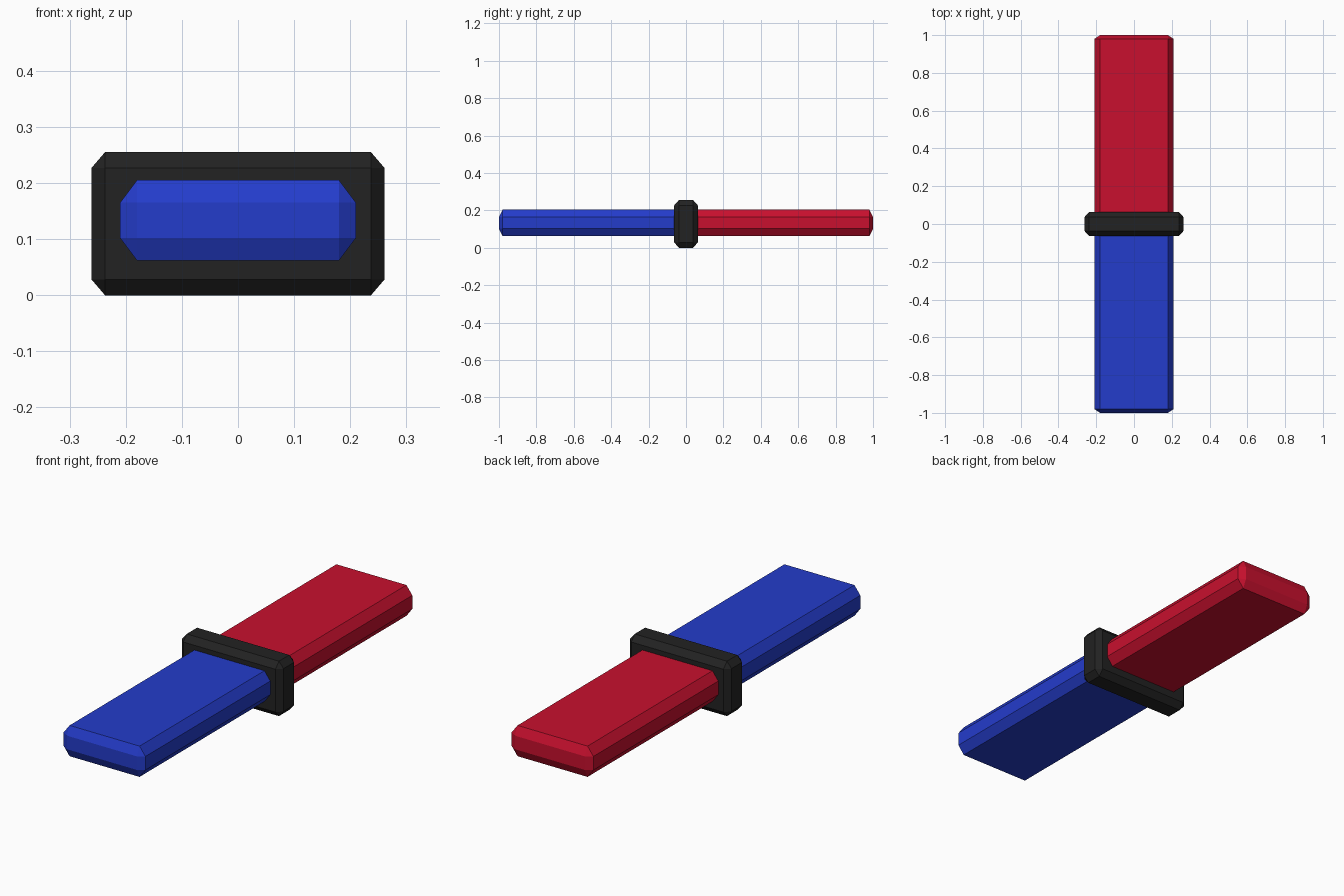
import bpy
import bmesh

if "Cube" in bpy.data.objects:
    bpy.data.objects.remove(bpy.data.objects["Cube"])


def srgb(r, g, b):
    def lin(c):
        c /= 255
        return c / 12.92 if c <= 0.04045 else ((c + 0.055) / 1.055) ** 2.4
    return (lin(r), lin(g), lin(b), 1.0)


def material(name, rgb):
    mat = bpy.data.materials.new(name)
    mat.diffuse_color = srgb(*rgb)
    mat.use_nodes = True
    mat.node_tree.nodes["Principled BSDF"].inputs["Base Color"].default_value = mat.diffuse_color
    return mat


def chamfered_block(name, center, half, cut, mat):
    """Box with every edge chamfered; cut is the chamfer size along each axis."""
    bm = bmesh.new()
    for sx in (-1, 1):
        for sy in (-1, 1):
            for sz in (-1, 1):
                sign = (sx, sy, sz)
                # each corner becomes three points, one on each adjoining face
                for full in range(3):
                    bm.verts.new([center[i] + sign[i] * (half[i] - (0 if i == full else cut[i]))
                                  for i in range(3)])
    bmesh.ops.convex_hull(bm, input=bm.verts[:])
    bmesh.ops.dissolve_limit(bm, angle_limit=0.01, verts=bm.verts[:], edges=bm.edges[:])
    bmesh.ops.recalc_face_normals(bm, faces=bm.faces[:])
    mesh = bpy.data.meshes.new(name)
    bm.to_mesh(mesh)
    bm.free()
    mesh.materials.append(mat)
    obj = bpy.data.objects.new(name, mesh)
    bpy.context.collection.objects.link(obj)
    return obj


blue = material("blue", (36, 60, 203))
red = material("red", (200, 16, 46))
black = material("black", (34, 34, 34))

# Two coloured bars meeting inside the collar
bar_half = (0.21, 0.5, 0.0715)
bar_cut = (0.03, 0.02, 0.04)
chamfered_block("front_bar", (0, -0.5, 0.1335), bar_half, bar_cut, blue)
chamfered_block("back_bar", (0, 0.5, 0.1335), bar_half, bar_cut, red)

# Dark collar around the middle
chamfered_block("collar", (0, 0, 0.1275), (0.261, 0.063, 0.1275), (0.024, 0.025, 0.028), black)
